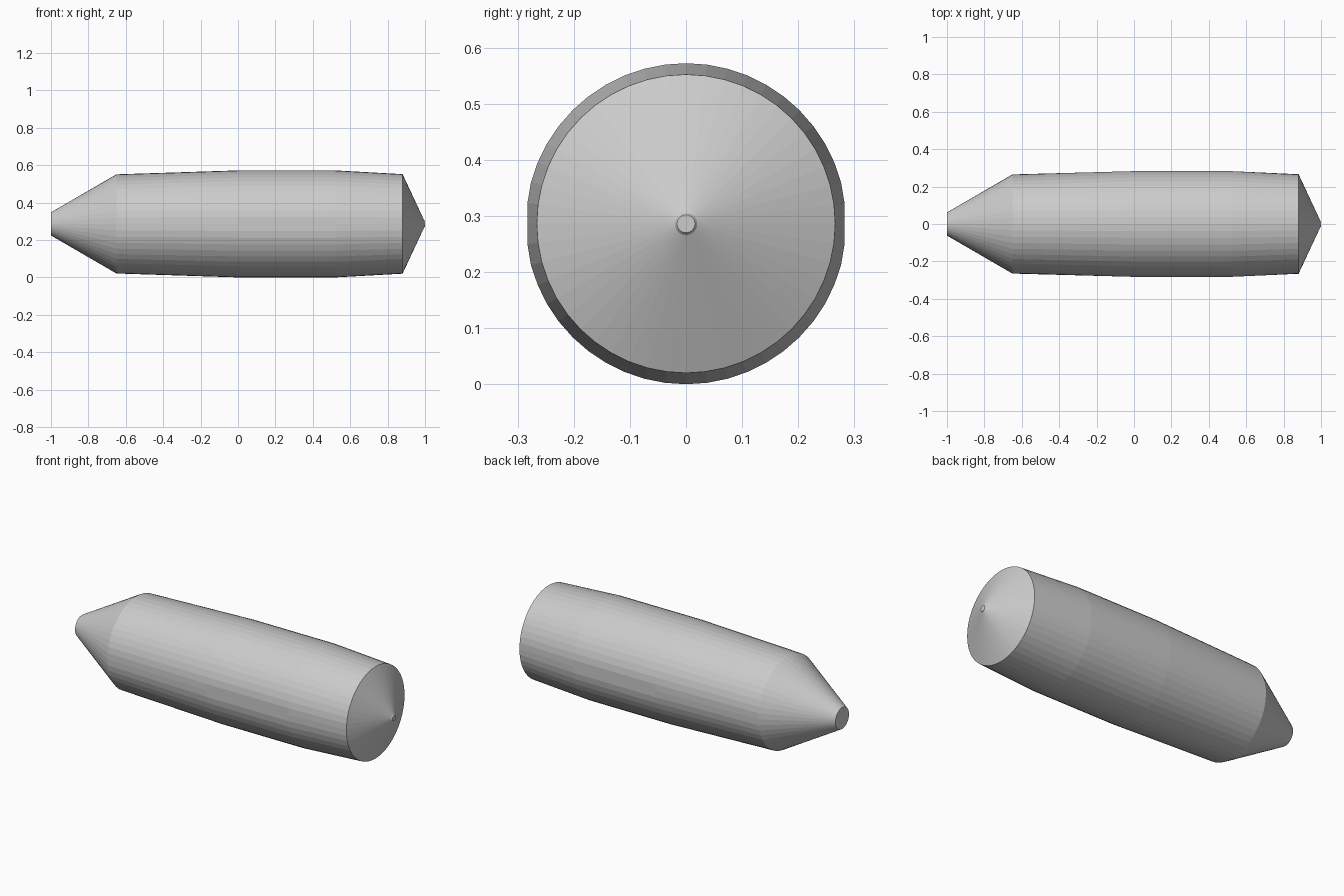
import bpy, bmesh, math

if "Cube" in bpy.data.objects:
    bpy.data.objects.remove(bpy.data.objects["Cube"])

SEGMENTS = 48
CENTRE_Z = 0.286
SIDE_LIMIT = 0.2825

# Lengthwise profile: (x, radius) from the tapered tail to the blunt nose
PROFILE = [(-1.0, 0.062), (-0.65, 0.265), (0.0, 0.286),
           (0.52, 0.286), (0.88, 0.266), (0.995, 0.02), (1.0, 0.016)]

bm = bmesh.new()


def ring(x, radius):
    verts = []
    for i in range(SEGMENTS):
        a = 2 * math.pi * i / SEGMENTS
        # Widest section is slightly flattened on both sides
        y = max(-SIDE_LIMIT, min(SIDE_LIMIT, radius * math.cos(a)))
        verts.append(bm.verts.new((x, y, CENTRE_Z + radius * math.sin(a))))
    return verts


# Skin the body between neighbouring rings and cap both ends
rings = [ring(x, r) for x, r in PROFILE]
for a, b in zip(rings, rings[1:]):
    for i in range(SEGMENTS):
        j = (i + 1) % SEGMENTS
        bm.faces.new((a[i], a[j], b[j], b[i]))
bm.faces.new(rings[0])
bm.faces.new(rings[-1])
bmesh.ops.recalc_face_normals(bm, faces=bm.faces)

mesh = bpy.data.meshes.new("tapered_body")
bm.to_mesh(mesh)
bm.free()
body = bpy.data.objects.new("tapered_body", mesh)
bpy.context.collection.objects.link(body)
